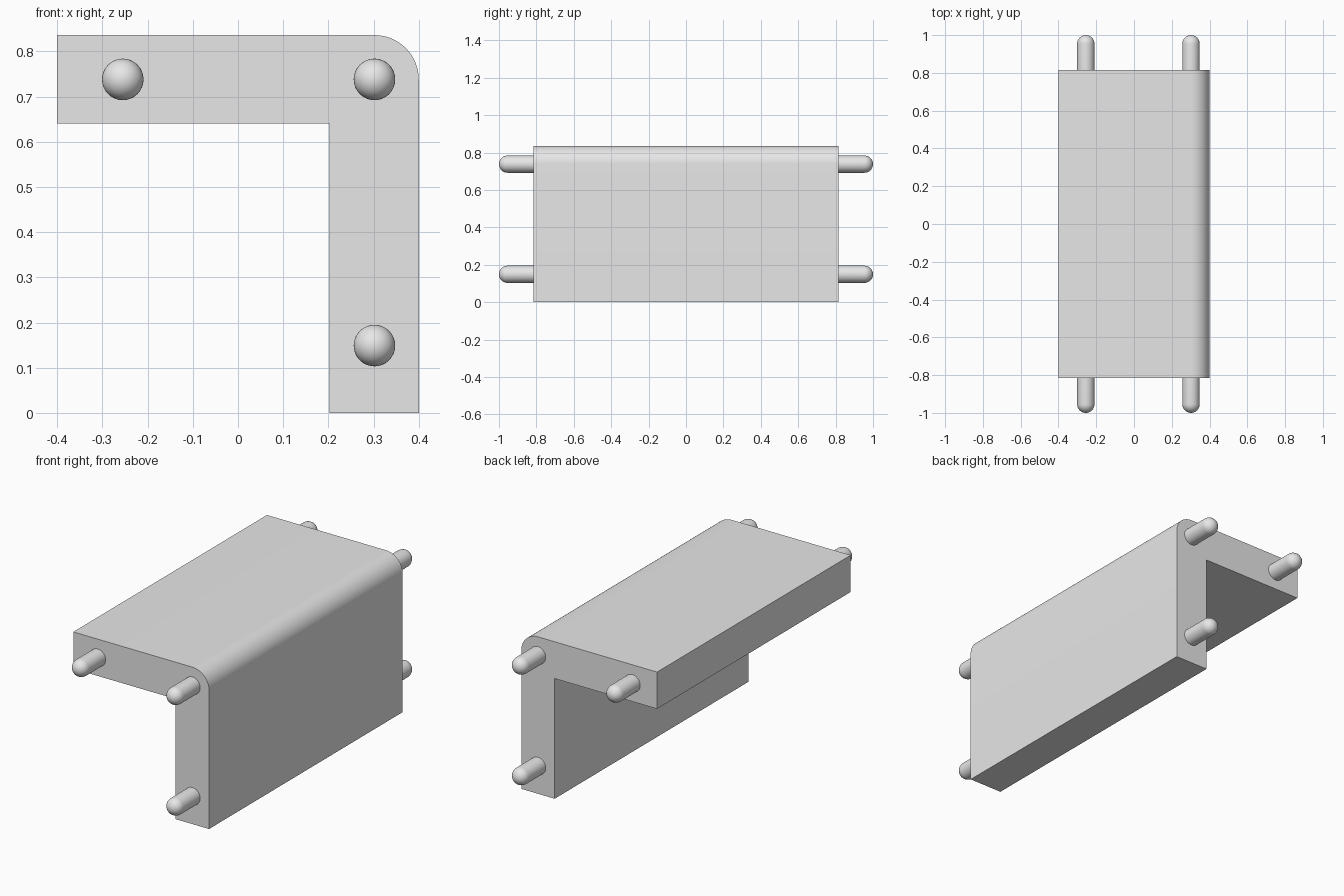
import bpy, bmesh
from math import sin, cos, pi, radians
from mathutils import Vector, Matrix

cube = bpy.data.objects.get("Cube")
if cube:
    bpy.data.objects.remove(cube, do_unlink=True)

HALF = 0.815          # half length of the bracket
TIP = 1.0             # pin tip distance
PIN_R = 0.046
TOP, SIDE, ROUND = 0.836, 0.4, 0.098

grey = bpy.data.materials.new("plain grey")
grey.use_nodes = True
grey.diffuse_color = (0.8, 0.8, 0.8, 1)
grey.node_tree.nodes["Principled BSDF"].inputs["Base Color"].default_value = (0.8, 0.8, 0.8, 1)


def finish(name, bm):
    bmesh.ops.recalc_face_normals(bm, faces=bm.faces)
    mesh = bpy.data.meshes.new(name)
    bm.to_mesh(mesh)
    bm.free()
    mesh.materials.append(grey)
    obj = bpy.data.objects.new(name, mesh)
    bpy.context.collection.objects.link(obj)
    bpy.ops.object.select_all(action='DESELECT')
    obj.select_set(True)
    bpy.context.view_layer.objects.active = obj
    bpy.ops.object.shade_smooth_by_angle(angle=radians(30))
    return obj


# L-shaped bracket with one rounded outer corner
cx, cz = SIDE - ROUND, TOP - ROUND
arc = [(cx + ROUND * cos(a), cz + ROUND * sin(a))
       for a in (pi / 2 * i / 16 for i in range(17))]
outline = [(-SIDE, 0.64), (0.203, 0.64), (0.203, 0), (SIDE, 0)] + arc + [(-SIDE, TOP)]
bm = bmesh.new()
face = bm.faces.new([bm.verts.new((x, -HALF, z)) for x, z in outline])
ext = bmesh.ops.extrude_face_region(bm, geom=[face], use_keep_orig=True)
bmesh.ops.translate(bm, vec=(0, 2 * HALF, 0),
                    verts=[g for g in ext["geom"] if isinstance(g, bmesh.types.BMVert)])
finish("angle_bracket", bm)


# Round-ended pins on both ends
def pin(name, x, z, side):
    bm = bmesh.new()
    centre = TIP - PIN_R
    pts = [(0, HALF - 0.01), (PIN_R, HALF - 0.01)]
    pts += [(PIN_R * cos(a), centre + PIN_R * sin(a))
            for a in (pi / 2 * i / 10 for i in range(11))]
    verts = [bm.verts.new((r, y * side, 0)) for r, y in pts]
    edges = [bm.edges.new(pair) for pair in zip(verts, verts[1:])]
    bmesh.ops.spin(bm, geom=verts + edges, cent=(0, 0, 0), axis=(0, 1, 0),
                   angle=2 * pi, steps=32)
    bmesh.ops.remove_doubles(bm, verts=bm.verts, dist=0.0001)
    bmesh.ops.translate(bm, verts=bm.verts, vec=(x, 0, z))
    finish(name, bm)


places = {"edge": (-0.255, cz), "corner": (cx, cz), "lower": (cx, 0.149)}
for place, (x, z) in places.items():
    for end, side in (("front", -1), ("back", 1)):
        pin(f"{end}_{place}_pin", x, z, side)
